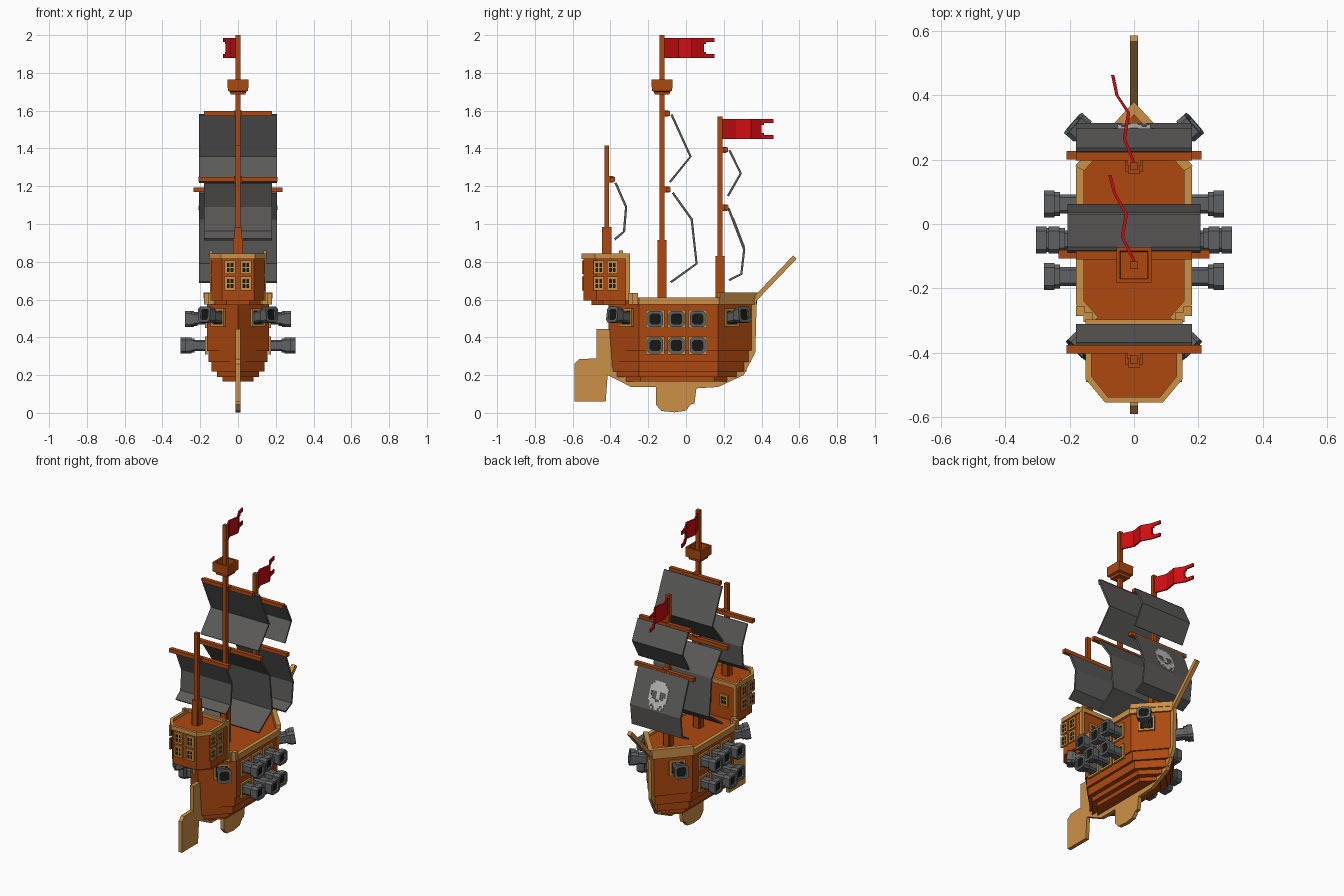
import bpy, bmesh, math
from mathutils import Matrix, Vector

if "Cube" in bpy.data.objects:
    bpy.data.objects.remove(bpy.data.objects["Cube"])

COLORS = {"wood": (.42, .066, .005), "tan": (.60, .28, .062), "sail_grey": (.105, .103, .10),
          "iron": (.115, .12, .125), "black": (.008, .009, .006), "red": (.62, .004, .006),
          "bone": (.50, .50, .49)}
MATS = {}
for key, c in COLORS.items():
    MATS[key] = bpy.data.materials.new(key)
    MATS[key].diffuse_color = (*c, 1)
I = Matrix.Identity(4)
MIRROR = Matrix.Scale(-1, 4, (1, 0, 0))


class Part:
    """Collects lofted shapes into one object."""
    def __init__(self, name, *mats):
        self.name, self.mats, self.bm = name, mats, bmesh.new()

    def loft(self, loops, mat=0, m=I, closed=False):
        rows = [[self.bm.verts.new(m @ Vector(p)) for p in lp] for lp in loops]
        faces, n = [], len(rows[0])
        for a, b in zip(rows, rows[1:] + (rows[:1] if closed else [])):
            for i in range(n):
                j = (i + 1) % n
                if len({a[i], b[i]}) == 2:
                    faces.append(self.bm.faces.new((a[i], a[j], b[j], b[i])))
            if not closed and b is rows[-1]:
                break
        if not closed:
            faces += [self.bm.faces.new(rows[0]), self.bm.faces.new(rows[-1])]
        for f in faces:
            f.material_index = mat
        return faces

    def prism(self, pts, lo, hi, axis="z", mat=0, m=I):
        place = (lambda p, h: (p[0], p[1], h)) if axis == "z" else (lambda p, h: (h, p[0], p[1]))
        return self.loft([[place(p, h) for p in pts] for h in (lo, hi)], mat, m)

    def box(self, c, s, mat=0, m=I):
        x, y, z = (v / 2 for v in s)
        pts = [(c[0] - x, c[1] - y), (c[0] + x, c[1] - y), (c[0] + x, c[1] + y), (c[0] - x, c[1] + y)]
        return self.prism(pts, c[2] - z, c[2] + z, "z", mat, m)

    def done(self):
        bmesh.ops.recalc_face_normals(self.bm, faces=self.bm.faces)
        me = bpy.data.meshes.new(self.name)
        self.bm.to_mesh(me)
        self.bm.free()
        for k in self.mats:
            me.materials.append(MATS[k])
        bpy.context.collection.objects.link(bpy.data.objects.new(self.name, me))


def mirrored(half):
    return half + [(-x, y) for x, y in reversed(half) if x > 0]


def plan(w, bow, fore, aft, stern):
    return [(0, bow), (w, fore), (w, aft), (0, stern), (-w, aft), (-w, fore)]


# Hull: stacked plank layers that shrink towards the keel
hull = Part("hull", "wood")
for z0, z1, w, bow, fore, aft, stern in [
        (.33, .60, .165, .36, .17, -.25, -.41), (.27, .33, .155, .345, .17, -.25, -.405),
        (.22, .27, .14, .32, .17, -.25, -.40), (.19, .22, .112, .28, .17, -.25, -.38),
        (.165, .19, .082, .23, .15, -.24, -.33)]:
    hull.prism(plan(w, bow, fore, aft, stern), z0, z1)
hull.done()

# Keel with stem, fin and rudder
keel = Part("keel_and_rudder", "tan")
keel.prism([(.375, .62), (.367, .32), (.305, .20), (.17, .137), (.055, .13), (.045, .05), (.025, .045),
            (.0, .012), (-.06, .003), (-.13, .01), (-.16, .045), (-.16, .137), (-.29, .137),
            (-.415, .20), (-.425, .06), (-.59, .06), (-.59, .26), (-.565, .285), (-.473, .288),
            (-.473, .445), (-.405, .445), (-.39, .24), (-.28, .18), (.16, .18), (.27, .23),
            (.33, .33), (.335, .62)], -.012, .012, "x")
keel.done()

sprit = Part("bowsprit", "tan")
sprit.prism([(.345, .60), (.365, .585), (.585, .815), (.567, .833)], -.013, .013, "x")
sprit.done()

# Deck rail, raised at the bow
rail = Part("deck_rail", "tan")
for m in (I, MIRROR):
    rail.prism([(0, .375), (.18, .175), (.18, -.25), (.13, -.305), (.11, -.29), (.155, -.24),
                (.155, .165), (0, .34)], .575, .612, m=m)
    rail.prism([(0, .38), (.183, .18), (.155, .165), (0, .34)], .605, .637, m=m)
    rail.box((.167, -.27, .605), (.026, .03, .06), m=m)
    rail.box((.142, -.29, .605), (.03, .03, .06), m=m)
rail.done()

# Stern cabin
cabin = Part("stern_cabin", "wood")
cabin.prism(mirrored([(.14, -.305), (.14, -.475), (.085, -.543)]), .595, .825)
cabin.prism(mirrored([(.12, -.32), (.12, -.44), (.06, -.50)]), .57, .60)
cabin.done()
trim = Part("cabin_trim", "tan")
outer = mirrored([(.15, -.297), (.15, -.482), (.09, -.554)])
inner = mirrored([(.132, -.315), (.132, -.473), (.081, -.537)])
trim.loft([[(x, y, z) for x, y in lp] for lp, z in
           ((outer, .815), (outer, .843), (inner, .843), (inner, .815))], closed=True)
for m in (I, MIRROR):
    trim.box((.138, -.308, .71), (.02, .022, .23), m=m)
    trim.box((.142, -.345, .85), (.016, .022, .02), m=m)
trim.done()


# Windows: tan frame, dark panes; local x points out of the wall
def window(part, m):
    for sy in (-1, 1):
        part.box((.004, sy * .023, 0), (.009, .012, .072), 0, m)
        part.box((.004, 0, sy * .03), (.009, .05, .012), 0, m)
    part.box((.001, 0, 0), (.004, .05, .07), 1, m)
    part.box((.003, 0, 0), (.005, .006, .05), 0, m)
    part.box((.003, 0, 0), (.005, .036, .006), 0, m)


wins = Part("cabin_windows", "tan", "black")
for z in (.77, .685):
    for s in (-1, 1):
        window(wins, Matrix.Translation((s * .042, -.543, z)) @ Matrix.Rotation(-math.pi / 2, 4, "Z"))
        for y in (-.462, -.39):
            window(wins, (I if s > 0 else MIRROR) @ Matrix.Translation((.14, y, z)))
window(wins, Matrix.Translation((.06, -.305, .72)) @ Matrix.Rotation(math.pi / 2, 4, "Z"))
window(wins, Matrix.Translation((-.06, -.305, .72)) @ Matrix.Rotation(math.pi / 2, 4, "Z"))
wins.done()


# Cannons: barrel with flared, hollow muzzle along local x
def octagon(x, r):
    c = r * .68
    return [(x, a, b) for a, b in ((r, -c), (r, c), (c, r), (-c, r), (-r, c), (-r, -c), (-c, -r), (c, -r))]


def cannon(part, m, length, tilt=0):
    for s in (-1, 1):
        part.box((.004, s * .042, 0), (.014, .013, .097), 1, m)
        part.box((.004, 0, s * .042), (.014, .075, .013), 1, m)
    part.box((.001, 0, 0), (.004, .08, .08), 2, m)
    t = m @ Matrix.Rotation(-tilt, 4, "Y")
    L = length
    part.loft([octagon(x, r) for x, r in ((-.01, .03), (L - .05, .03), (L - .05, .037), (L - .033, .037),
                                          (L - .033, .042), (L, .042), (L, .027), (L - .02, .026))], 0, t)
    part.loft([octagon(L - .021, .027), octagon(L - .012, .027)], 2, t)


guns = Part("cannons", "iron", "tan", "black")
for m in (I, MIRROR):
    for y, low, high in ((-.163, .115, .115), (-.05, .14, .10), (.062, .115, .115)):
        cannon(guns, m @ Matrix.Translation((.165, y, .357)), low)
        cannon(guns, m @ Matrix.Translation((.165, y, .497)), high)
    for x, y, deg in ((.105, .24, 41), (.103, -.313, -46)):
        cannon(guns, m @ Matrix.Translation((x, y, .505)) @ Matrix.Rotation(math.radians(deg), 4, "Z"),
               .11, .15)
guns.done()

# Masts with thicker stepped bases
for name, y, base, mid, top in (("main_mast", -.127, .59, .915, 2.0), ("fore_mast", .18, .59, .83, 1.57),
                                ("mizzen_mast", -.42, .82, .985, 1.415)):
    mast = Part(name, "wood")
    mast.box((0, y, (base + top) / 2), (.025, .025, top - base))
    mast.box((0, y, (base + mid) / 2), (.038, .05, mid - base))
    mast.box((0, y, (base + mid - .06) / 2), (.052, .036, mid - .06 - base))
    mast.done()

# Crow's nest: open tapered tub
nest = Part("lookout_tub", "wood")
nest.loft([[(a * r, -.127 + b * r, z) for a, b in ((1, 1), (-1, 1), (-1, -1), (1, -1))]
           for r, z in ((.04, 1.685), (.042, 1.70), (.054, 1.705), (.055, 1.765), (.043, 1.765), (.04, 1.71))])
nest.done()

# Yards: y, z, half length
yards = Part("yards", "wood")
for y, z, w in ((-.097, 1.585, .18), (-.094, 1.182, .235), (.21, 1.392, .18), (.213, 1.086, .21),
                (-.389, 1.237, .21)):
    yards.box((0, y, z), (2 * w, .026, .024))
    yards.box((0, y - .012, z), (.04, .035, .032))
yards.done()

# Sails: folded side profiles given a thin body
SAILS = {
    "main_top_sail": (.207, [(-.077, 1.58), (.024, 1.357), (-.085, 1.222)]),
    "main_sail": (.207, [(-.07, 1.165), (.03, 1.025), (.056, .79), (-.08, .692)]),
    "fore_top_sail": (.18, [(.23, 1.39), (.29, 1.268), (.222, 1.148)]),
    "fore_sail": (.18, [(.225, 1.083), (.308, .865), (.293, .735), (.228, .703)]),
    "mizzen_sail": (.18, [(-.373, 1.218), (-.317, 1.09), (-.328, .96), (-.378, .918)])}
for name, (w, path) in SAILS.items():
    pts = [Vector(p) for p in path]
    offs = []
    for i in range(len(pts)):
        d = pts[min(i + 1, len(pts) - 1)] - pts[max(i - 1, 0)]
        offs.append(Vector((-d.y, d.x)).normalized() * .006)
    sail = Part(name, "sail_grey")
    sail.prism([p + o for p, o in zip(pts, offs)] + [p - o for p, o in reversed(list(zip(pts, offs)))],
               -w, w, "x")
    sail.done()

# Skull emblem: thin plates on the bow side of the fore sail
a, b = (Vector((0, *p)) for p in SAILS["fore_sail"][1][:2])
down = (b - a).normalized()
side = Vector((1, 0, 0))
out = Vector((0, -down.z, down.y))
m = Matrix((side, down, out)).transposed().to_4x4()
m.translation = a + down * .055 + out * .007
skull = Part("skull_emblem", "bone")
ROWS = ["..######..", ".########.", "##########", "##########", "#...##...#", "#...##...#",
        "##..##..##", "####..####", ".########.", ".#.####.#.", "..#.##.#.."]
for r, row in enumerate(ROWS):
    c = 0
    while c < 10:
        e = c
        while e < 10 and row[e] == "#":
            e += 1
        if e > c:
            skull.box(((c + e - 10) / 2 * .0128, (r + .5) * .0155, 0), ((e - c) * .0128, .0155, .005), 0, m)
        c = e + 1
skull.done()


# Flags: wavy strip with a forked end
def flag(name, path, z0, z1):
    part = Part(name, "red")
    h = z1 - z0

    def strip(pts, lo, hi):
        part.prism([(x - .005, y) for x, y in pts] + [(x + .005, y) for x, y in reversed(pts)], lo, hi)
    mid = [(path[-2][0] * .8 + path[-1][0] * .2, path[-2][1] * .8 + path[-1][1] * .2)]
    strip(path[:-1], z0, z1)
    for lo, hi in ((z0, z0 + h * .3), (z1 - h * .3, z1)):
        strip(path[-2:-1] + mid, lo, hi)
    strip(mid + path[-1:], z0, z0 + h * .2)
    strip(mid + path[-1:], z1 - h * .2, z1)
    part.done()


flag("main_flag", [(0, -.115), (-.036, -.04), (-.024, .03), (-.06, .095), (-.075, .152)], 1.88, 1.985)
flag("fore_flag", [(0, .19), (-.03, .265), (-.017, .345), (-.053, .40), (-.066, .462)], 1.45, 1.555)

for m in bpy.data.materials:
    if m.users and not m.is_grease_pencil:
        m.use_nodes = True
        m.node_tree.nodes["Principled BSDF"].inputs["Base Color"].default_value = m.diffuse_color
